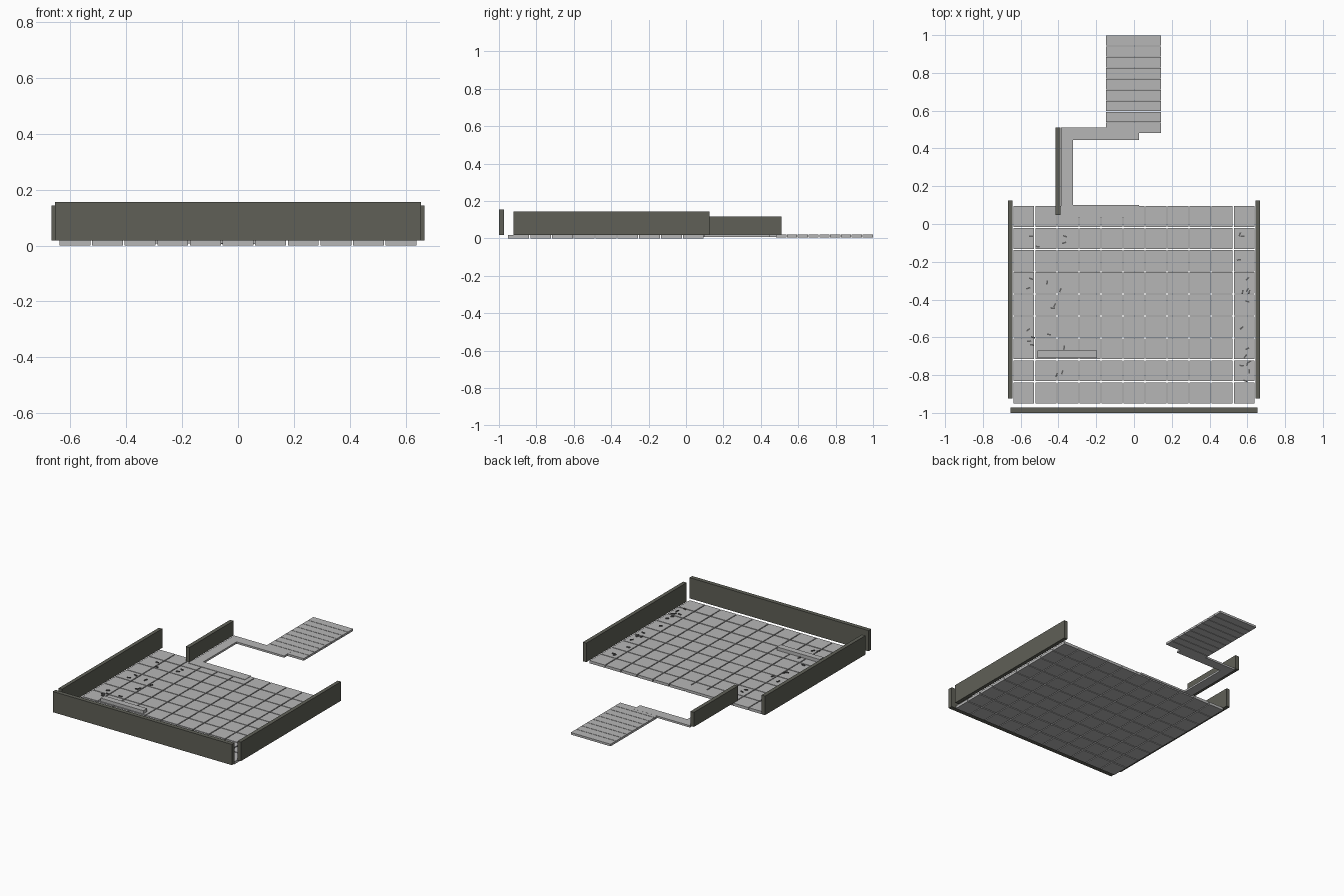
import bpy, bmesh, math, random
from mathutils import Matrix, Vector

if "Cube" in bpy.data.objects:
    bpy.data.objects.remove(bpy.data.objects["Cube"])

random.seed(4)


def material(name, rgb):
    m = bpy.data.materials.new(name)
    m.diffuse_color = (*rgb, 1)
    m.use_nodes = True
    m.node_tree.nodes["Principled BSDF"].inputs["Base Color"].default_value = m.diffuse_color
    return m


STONE = material("light grey stone", (0.47, 0.47, 0.47))
WALL = material("dark olive wall", (0.115, 0.117, 0.095))
CHIP = material("dark grey chip", (0.12, 0.12, 0.12))


def add_box(bm, x0, x1, y0, y1, z0, z1, turn=0.0):
    centre = Vector(((x0 + x1) / 2, (y0 + y1) / 2, (z0 + z1) / 2))
    mat = (Matrix.Translation(centre) @ Matrix.Rotation(turn, 4, 'Z')
           @ Matrix.Diagonal((x1 - x0, y1 - y0, z1 - z0, 1)))
    bmesh.ops.create_cube(bm, size=1, matrix=mat)


def make(name, mat, boxes):
    bm = bmesh.new()
    for b in boxes:
        add_box(bm, *b)
    mesh = bpy.data.meshes.new(name)
    bm.to_mesh(mesh)
    bm.free()
    mesh.materials.append(mat)
    ob = bpy.data.objects.new(name, mesh)
    bpy.context.collection.objects.link(ob)
    return ob


# Courtyard floor: separate square tiles with narrow joints
PITCH, COLS, ROWS = 0.1167, 11, 9
X0, Y0 = -COLS * PITCH / 2, -0.953
tiles = []
for r in range(ROWS):
    gap = 0.004 if r in (1, 2) else 0.0025
    for c in range(COLS):
        x, y = X0 + c * PITCH, Y0 + r * PITCH
        tiles.append((x + 0.003, x + PITCH - 0.003,
                      y + gap, y + PITCH - 0.0025, 0, 0.018))
make("floor_tiles", STONE, tiles)

# Perimeter walls
make("front_wall", WALL, [(-0.655, 0.655, -1.0, -0.972, 0.018, 0.155)])
for side, name in ((-1, "left_wall"), (1, "right_wall")):
    a, b = sorted((side * 0.642, side * 0.667))
    make(name, WALL, [(a, b, -0.923, 0.125, 0.018, 0.144)])
make("passage_wall", WALL, [(-0.416, -0.39, 0.048, 0.511, 0.02, 0.116)])

# Winding path from the courtyard to the steps
make("path", STONE, [
    (-0.386, 0.026, 0.035, 0.1, 0.008, 0.0205),
    (-0.386, -0.322, 0.1, 0.445, 0.008, 0.0205),
    (-0.386, 0.026, 0.445, 0.511, 0.008, 0.0205),
])

# Landing made of long narrow planks
STEP = 0.0578
make("landing_planks", STONE, [
    (-0.147, 0.144, 0.48 + i * STEP + 0.0015, 0.48 + (i + 1) * STEP - 0.0015,
     0.006, 0.02) for i in range(9)])

# Low bench block
make("bench", STONE, [(-0.51, -0.196, -0.71, -0.67, 0.018, 0.04)])

# Scattered chips on the floor
spots = [
    (-.545, -.065), (-.365, -.065), (-.37, -.10), (-.51, -.12), (-.545, -.29),
    (-.56, -.34), (-.46, -.31), (-.39, -.35), (-.42, -.43), (-.43, -.445),
    (-.56, -.56), (-.555, -.62), (-.54, -.64), (-.535, -.60), (-.45, -.585),
    (-.37, -.655), (-.38, -.785), (-.41, -.80), (.56, -.055), (.575, -.065),
    (.555, -.19), (.60, -.29), (.60, -.35), (.61, -.36), (.575, -.36),
    (.60, -.41), (.57, -.55), (.59, -.70), (.61, -.73), (.57, -.75),
    (.60, -.66), (.59, -.83), (.61, -.78), (.60, -.74)]
chips = []
for x, y in spots:
    turn = random.uniform(-0.5, 1.6)
    chips.append((x - 0.011, x + 0.011, y - 0.004, y + 0.004,
                  0.018, 0.023, turn))
make("floor_chips", CHIP, chips)
